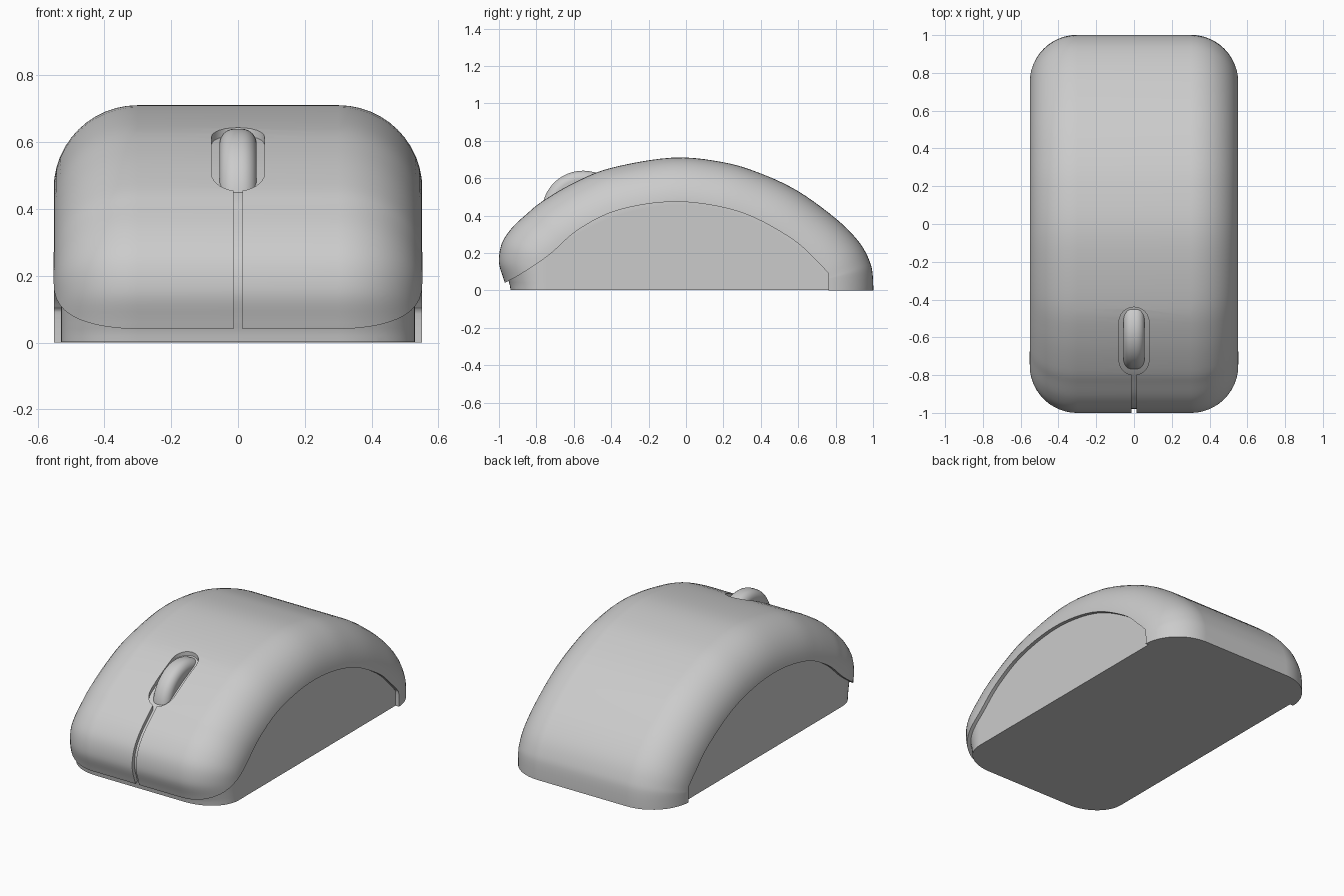
import bpy, bmesh, math
from mathutils import Vector

if "Cube" in bpy.data.objects:
    bpy.data.objects.remove(bpy.data.objects["Cube"], do_unlink=True)

grey = bpy.data.materials.new("plain grey")
grey.use_nodes = True
colour = (0.6, 0.6, 0.6, 1)
grey.diffuse_color = colour
grey.node_tree.nodes["Principled BSDF"].inputs["Base Color"].default_value = colour

FLAT, RADIUS = 0.3, 0.252     # half width of the flat middle, edge rounding
GAP, DEPTH = 0.011, 0.022     # half width and depth of the seams

# Side outline: outer y, z at the middle, then y, z on the flat sides
OUTLINE = [
    (-.95, -.15, -.75, -.15), (-.96, 0, -.75, 0), (-.975, .06, -.75, .06),
    (-1, .15, -.75, .13), (-.985, .25, -.748, .17), (-.93, .335, -.725, .2),
    (-.85, .41, -.68, .235), (-.77, .475, -.62, .28), (-.6, .575, -.49, .35),
    (-.4, .655, -.325, .415), (-.07, .71, -.07, .46), (.2, .685, .15, .44),
    (.4, .625, .305, .395), (.6, .53, .47, .32), (.8, .385, .635, .2),
    (.92, .265, .72, .115), (.98, .16, .745, .065), (1, .06, .75, .04),
    (1, -.15, .75, -.15)]

# Seam between the top shell and the base, y and z
SEAM = [
    (-1.1, -.03), (-.96, .033), (-.85, .095), (-.72, .185), (-.57, .315),
    (-.355, .42), (-.04, .463), (.287, .408), (.555, .27), (.69, .15),
    (.738, .1), (.75, .07), (.75, -.1), (.75, -.5)]


def spline(points, steps):
    """Smooth curve through points of any dimension."""
    pts = [Vector(p) for p in points]
    pts = [pts[0]] + pts + [pts[-1]]
    out = []
    for a, b, c, d in zip(pts, pts[1:], pts[2:], pts[3:]):
        for i in range(steps):
            t = i / steps
            out.append(b + (c - a) * (t / 2)
                       + (a * 2 - b * 5 + c * 4 - d) * (t * t / 2)
                       + (b * 3 - a - c * 3 + d) * (t ** 3 / 2))
    return out + [pts[-1]]


def make_object(name, bm):
    mesh = bpy.data.meshes.new(name)
    bm.to_mesh(mesh)
    bm.free()
    mesh.materials.append(grey)
    obj = bpy.data.objects.new(name, mesh)
    bpy.context.collection.objects.link(obj)
    return obj


def make_body(name, inset=0, floor=0):
    """Rounded body, optionally shrunk by an inset, cut flat at the floor."""
    bm = bmesh.new()
    turns = [math.pi / 2 * i / 12 for i in range(13)]
    rows = [(-1, a) for a in reversed(turns)] + [(1, a) for a in turns]
    curve = spline(OUTLINE, 5)
    grid = []
    for side, a in rows:
        x, k = side * (FLAT + RADIUS * math.sin(a)), 1 - math.cos(a)
        grid.append([bm.verts.new((x, p[0] + (p[2] - p[0]) * k,
                                   p[1] + (p[3] - p[1]) * k)) for p in curve])
    for r, s in zip(grid, grid[1:]):
        for i in range(len(r) - 1):
            bm.faces.new((r[i], r[i + 1], s[i + 1], s[i]))
    bm.faces.new(grid[0])
    bm.faces.new(grid[-1])
    bmesh.ops.recalc_face_normals(bm, faces=bm.faces)
    bm.normal_update()
    moves = [v.normal * inset for v in bm.verts]
    for v, m in zip(bm.verts, moves):
        v.co -= m
    bmesh.ops.bisect_plane(bm, geom=bm.verts[:] + bm.edges[:] + bm.faces[:],
                           plane_co=(0, 0, floor), plane_no=(0, 0, 1), clear_inner=True)
    bmesh.ops.holes_fill(bm, edges=[e for e in bm.edges if e.is_boundary], sides=0)
    bmesh.ops.recalc_face_normals(bm, faces=bm.faces)
    return make_object(name, bm)


def make_prism(name, points, direction):
    bm = bmesh.new()
    face = bm.faces.new([bm.verts.new(p) for p in points])
    new = bmesh.ops.extrude_face_region(bm, geom=[face])["geom"]
    bmesh.ops.translate(bm, vec=direction,
                        verts=[v for v in new if isinstance(v, bmesh.types.BMVert)])
    bmesh.ops.recalc_face_normals(bm, faces=bm.faces)
    obj = make_object(name, bm)
    obj.hide_render = True
    return obj


def below_seam(name, shift):
    """Solid filling everything under the seam, moved outward by shift."""
    path = spline(SEAM, 5)
    pts = []
    for i, p in enumerate(path):
        t = (path[min(i + 1, len(path) - 1)] - path[max(i - 1, 0)]).normalized()
        pts.append((-1, p.x - t.y * shift, p.y + t.x * shift))
    pts.append((-1, pts[0][1], -.5))
    return make_prism(name, pts, (2, 0, 0))


def activate(obj):
    bpy.ops.object.select_all(action="DESELECT")
    obj.select_set(True)
    bpy.context.view_layer.objects.active = obj


def cut(obj, cutter, operation="DIFFERENCE"):
    mod = obj.modifiers.new("cut", "BOOLEAN")
    mod.operation, mod.solver, mod.object = operation, "EXACT", cutter
    activate(obj)
    bpy.ops.object.modifier_apply(modifier=mod.name)
    bpy.data.objects.remove(cutter, do_unlink=True)


# Inner core, seen only at the bottom of the seams
core = make_body("inner_core", DEPTH, 0.002)

# Base with the two side panels
base = make_body("side_base")
cut(base, below_seam("base_cutter", -GAP), "INTERSECT")
base.scale.x = 1.008

# Top shell with the wheel recess and the slit between the buttons
shell = make_body("top_shell")
cut(shell, below_seam("shell_cutter", GAP))
half, front, back = 0.08, -0.8, -0.44
recess = []
for end, start in ((back - half, 0), (front + half, math.pi)):
    for i in range(13):
        a = start + math.pi * i / 12
        recess.append((half * math.cos(a), end + half * math.sin(a), 0.3))
cut(shell, make_prism("recess_cutter", recess, (0, 0, 1)))
slit = [(x, y, -0.1) for x, y in ((-.013, -1.2), (.013, -1.2), (.013, -.75), (-.013, -.75))]
cut(shell, make_prism("slit_cutter", slit, (0, 0, 1)))

# Scroll wheel
bpy.ops.mesh.primitive_cylinder_add(vertices=72, radius=0.22, depth=0.112,
                                    location=(0, -0.55, 0.42),
                                    rotation=(0, math.pi / 2, 0))
wheel = bpy.context.object
wheel.name = "scroll_wheel"
wheel.data.materials.append(grey)
bevel = wheel.modifiers.new("round", "BEVEL")
bevel.width, bevel.segments, bevel.limit_method = 0.045, 6, "ANGLE"
bpy.ops.object.modifier_apply(modifier=bevel.name)

# Smooth shading with sharp seams
for obj in (core, base, shell, wheel):
    activate(obj)
    bpy.ops.object.shade_smooth_by_angle(angle=math.radians(35))
    weighted = obj.modifiers.new("even shading", "WEIGHTED_NORMAL")
    weighted.keep_sharp = True
